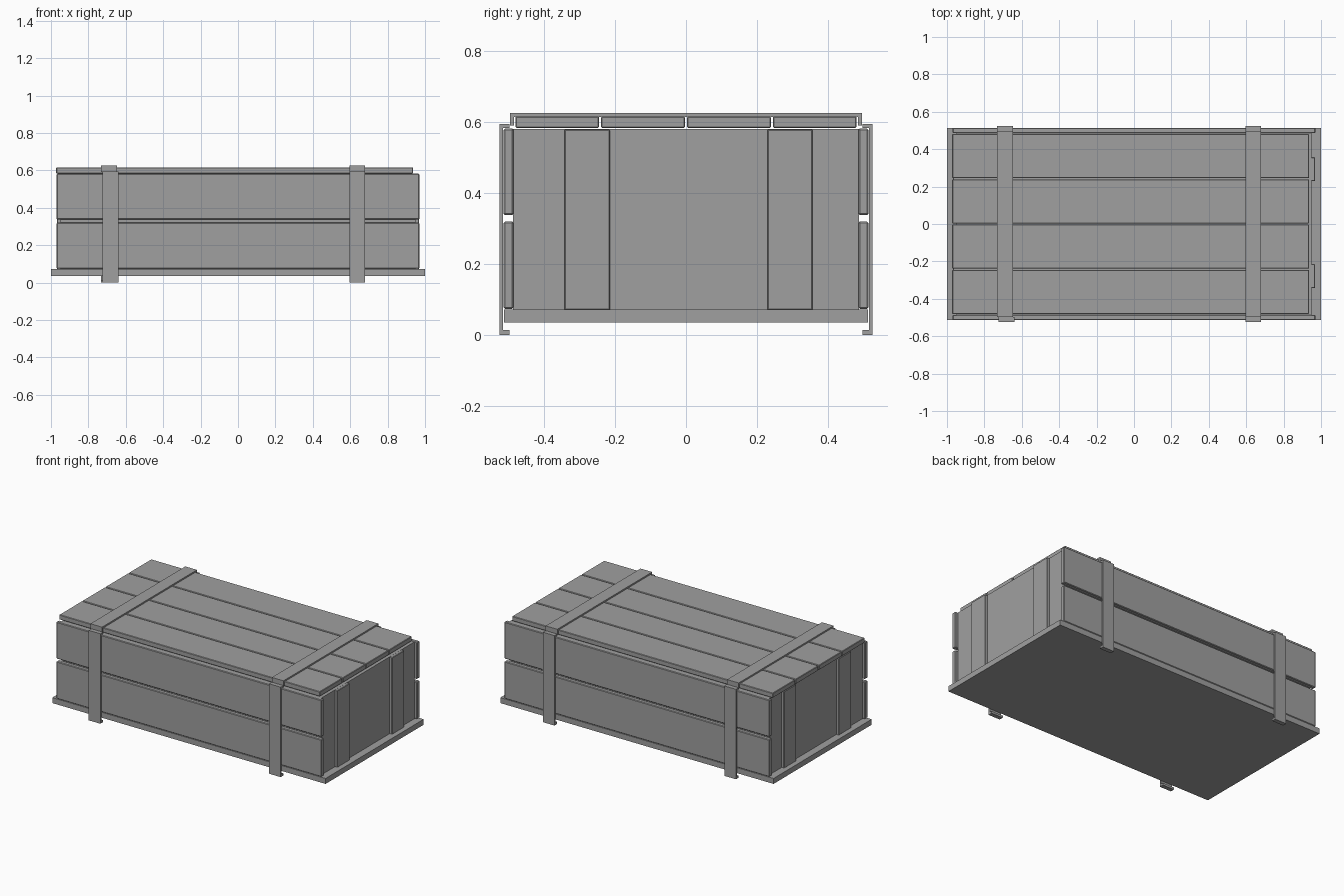
import bpy

if "Cube" in bpy.data.objects:
    bpy.data.objects.remove(bpy.data.objects["Cube"], do_unlink=True)

GREY = (0.35, 0.35, 0.35, 1)
mat = bpy.data.materials.new("plain grey")
mat.use_nodes = True
mat.diffuse_color = GREY
mat.node_tree.nodes["Principled BSDF"].inputs["Base Color"].default_value = GREY


def box(name, x, y, z, bevel=0.0):
    """Box spanning the given (low, high) ranges, with optional chamfered edges."""
    spans = [sorted(s) for s in (x, y, z)]
    bpy.ops.mesh.primitive_cube_add(size=1, location=[(a + b) / 2 for a, b in spans])
    ob = bpy.context.object
    ob.name = name
    ob.scale = [b - a for a, b in spans]
    bpy.ops.object.transform_apply(location=False, rotation=False, scale=True)
    ob.data.materials.append(mat)
    if bevel:
        mod = ob.modifiers.new("edge", "BEVEL")
        mod.width = bevel
        mod.segments = 1
    return ob


def extrude_profile(name, points, x):
    """Flat bar section drawn in y and z, extruded along x."""
    n = len(points)
    verts = [(px, py, pz) for px in x for py, pz in points]
    faces = [tuple(range(n)), tuple(range(2 * n - 1, n - 1, -1))]
    faces += [(i, i + n, (i + 1) % n + n, (i + 1) % n) for i in range(n)]
    mesh = bpy.data.meshes.new(name)
    mesh.from_pydata(verts, [], faces)
    mesh.materials.append(mat)
    ob = bpy.data.objects.new(name, mesh)
    bpy.context.collection.objects.link(ob)
    bpy.context.view_layer.objects.active = ob
    bpy.ops.object.mode_set(mode='EDIT')
    bpy.ops.mesh.select_all(action='SELECT')
    bpy.ops.mesh.normals_make_consistent(inside=False)
    bpy.ops.object.mode_set(mode='OBJECT')
    return ob


# Base plate and inner body
box("base_plate", (-1, 1), (-0.513, 0.513), (0.036, 0.072))
box("inner_body", (-0.95, 0.95), (-0.487, 0.487), (0.07, 0.58))

# Two long boards on each side
for side, s in (("front", -1), ("back", 1)):
    for level, z in (("lower", (0.074, 0.32)), ("upper", (0.338, 0.582))):
        box(f"{side}_{level}_board", (-0.97, 0.97), (s * 0.486, s * 0.514), z, 0.004)

# Upright slats on each end
for end, s in (("left", 1), ("right", -1)):
    for place, y in (("front", (-0.343, -0.214)), ("back", (0.229, 0.357))):
        box(f"{end}_{place}_slat", (s * 0.945, s * 0.968), y, (0.07, 0.579), 0.003)

# Four lid boards with narrow gaps
for i in range(4):
    y = -0.484 + i * 0.242
    box(f"lid_board_{i + 1}", (-0.972, 0.936), (y + 0.003, y + 0.239), (0.584, 0.616), 0.003)

# Lid straps: a flat bar with ends folded down
LID = [(-0.496, 0.59), (-0.496, 0.626), (0.496, 0.626), (0.496, 0.59),
       (0.485, 0.59), (0.485, 0.615), (-0.485, 0.615), (-0.485, 0.59)]
# Side straps: an upright bar hooked over the board and turned in at the foot
SIDE = [(0.525, 0), (0.525, 0.595), (0.497, 0.595), (0.497, 0.583), (0.515, 0.583),
        (0.515, 0.014), (0.497, 0.014), (0.497, 0)]
for place, lid_x, front_x in (("right", (-0.733, -0.648), (-0.725, -0.64)),
                              ("left", (0.595, 0.68), (0.595, 0.68))):
    extrude_profile(f"{place}_lid_strap", LID, lid_x)
    extrude_profile(f"{place}_back_strap", SIDE, lid_x)
    extrude_profile(f"{place}_front_strap", [(-y, z) for y, z in SIDE], front_x)
